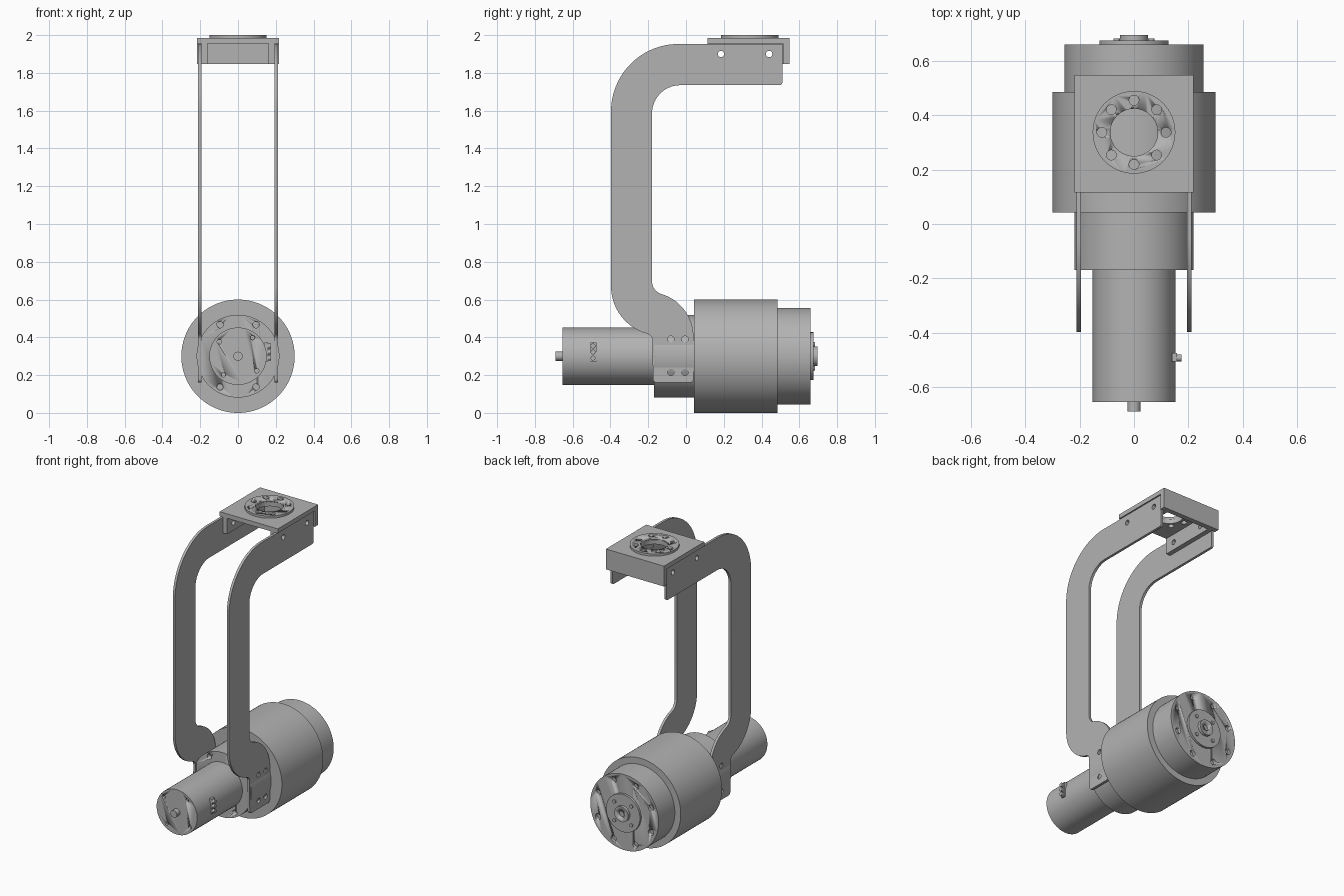
import bpy, bmesh
from math import radians, sin, cos, pi

if "Cube" in bpy.data.objects:
    bpy.data.objects.remove(bpy.data.objects["Cube"])

grey = bpy.data.materials.new("machined grey")
grey.use_nodes = True
tone = (0.45, 0.45, 0.45, 1)
grey.diffuse_color = tone
grey.node_tree.nodes["Principled BSDF"].inputs["Base Color"].default_value = tone

TURN = {"x": (0, pi / 2, 0), "y": (pi / 2, 0, 0), "z": (0, 0, 0)}
AXIS_Z = 0.30


def finish(ob, name):
    ob.name = name
    ob.data.materials.clear()
    ob.data.materials.append(grey)
    return ob


def cylinder(name, axis, r, start, end, centre, sides=64):
    """Cylinder along an axis; centre gives the other two coordinates in order."""
    loc = list(centre)
    loc.insert("xyz".index(axis), (start + end) / 2)
    bpy.ops.mesh.primitive_cylinder_add(vertices=sides, radius=r, depth=end - start,
                                        location=loc, rotation=TURN[axis])
    ob = finish(bpy.context.object, name)
    bpy.ops.object.shade_smooth_by_angle(angle=radians(30))
    return ob


def box(name, x, y, z):
    bpy.ops.mesh.primitive_cube_add(size=1, location=[sum(p) / 2 for p in (x, y, z)])
    ob = bpy.context.object
    ob.scale = [p[1] - p[0] for p in (x, y, z)]
    bpy.ops.object.transform_apply(location=False, rotation=False, scale=True)
    return finish(ob, name)


def drill(ob, cutters):
    """Cut holes, then remove the cutters."""
    for c in cutters:
        c.hide_render = True
        m = ob.modifiers.new("hole", "BOOLEAN")
        m.operation, m.solver, m.object = "DIFFERENCE", "EXACT", c
        bpy.context.view_layer.objects.active = ob
        bpy.ops.object.modifier_apply(modifier=m.name)
        bpy.data.objects.remove(c)


def ring(count, radius, centre, phase=0):
    for i in range(count):
        a = radians(phase) + 2 * pi * i / count
        yield centre[0] + radius * cos(a), centre[1] + radius * sin(a)


def arc(cy, cz, r, a0, a1, n=14):
    angles = [radians(a0 + (a1 - a0) * i / n) for i in range(n + 1)]
    return [(cy + r * cos(a), cz + r * sin(a)) for a in angles]


# Drive unit: stacked round sections along y
axis = (0, AXIS_Z)
cylinder("encoder_shaft", "y", 0.024, -0.69, -0.65, axis, 32)
motor = cylinder("small_motor", "y", 0.152, -0.655, -0.165, axis)
flange = cylinder("mounting_flange", "y", 0.219, -0.17, 0.045, axis, 96)
cylinder("main_housing", "y", 0.30, 0.042, 0.485, axis, 96)
rear = cylinder("rear_housing", "y", 0.256, 0.48, 0.66, axis, 96)
cylinder("output_disc", "y", 0.127, 0.655, 0.675, axis)
hub = cylinder("output_hub", "y", 0.052, 0.67, 0.695, axis, 48)

# Screw holes and vents in the round sections
drill(motor, [cylinder("cutter", "y", 0.012, -0.67, -0.64, p, 16)
              for p in ring(4, 0.125, axis, 52)])
drill(flange, [cylinder("cutter", "y", 0.017, -0.19, -0.14, p, 20)
               for x in (-0.095, 0.095) for p in ((x, 0.137), (x, 0.467))])
drill(rear, [cylinder("cutter", "y", 0.02, 0.64, 0.68, p, 20)
             for p in ring(8, 0.215, axis, 22.5)])
drill(hub, [cylinder("cutter", "y", 0.022, 0.68, 0.71, axis, 24)])
for p in ring(4, 0.09, axis, 45):
    cylinder("disc_screw", "y", 0.012, 0.67, 0.682, p, 16)

# Cable sockets on the side of the small motor
box("socket_plate", (0.14, 0.158), (-0.505, -0.475), (0.272, 0.372))
for z in (0.29, 0.322, 0.354):
    cylinder("cable_socket", "x", 0.013, 0.14, 0.174, (-0.492, z), 20)

# Curved side arms
outline = (arc(-0.155, 0.18, 0.02, 180, 270, 5) + arc(0.02, 0.18, 0.02, 270, 360, 5)
           + arc(-0.2, 0.4, 0.24, 0, 73) + arc(-0.1095, 0.696, 0.07, 253, 180)
           + arc(-0.03, 1.585, 0.15, 180, 90) + arc(0.495, 1.75, 0.015, 270, 360, 4)
           + [(0.51, 1.953)] + arc(-0.04, 1.596, 0.357, 90, 180, 24)
           + arc(-0.137, 0.67, 0.26, 180, 255) + arc(-0.213, 0.385, 0.035, 75, 0, 6))
bolts = [(0.185, 1.9), (0.44, 1.9)]
lower_bolts = [(y, z) for y in (-0.08, -0.005) for z in (0.215, 0.39)]


def arm(name, x0, x1):
    bm = bmesh.new()
    face = bm.faces.new([bm.verts.new((x0, y, z)) for y, z in outline])
    new = bmesh.ops.extrude_face_region(bm, geom=[face])["geom"]
    bmesh.ops.translate(bm, vec=(x1 - x0, 0, 0),
                        verts=[v for v in new if isinstance(v, bmesh.types.BMVert)])
    bmesh.ops.recalc_face_normals(bm, faces=bm.faces)
    mesh = bpy.data.meshes.new(name)
    bm.to_mesh(mesh)
    bm.free()
    ob = bpy.data.objects.new(name, mesh)
    bpy.context.collection.objects.link(ob)
    finish(ob, name)
    drill(ob, [cylinder("cutter", "x", 0.017, x0 - 0.05, x1 + 0.05, p, 24)
               for p in bolts + lower_bolts])
    bpy.ops.object.select_all(action="DESELECT")
    ob.select_set(True)
    bpy.context.view_layer.objects.active = ob
    bpy.ops.object.shade_smooth_by_angle(angle=radians(30))


arm("right_arm", -0.211, -0.194)
arm("left_arm", 0.194, 0.211)

# Top bracket: plate, back wall and inner side walls
plate_centre = (0, 0.337)
plate = box("bracket_top", (-0.218, 0.218), (0.115, 0.547), (1.955, 1.985))
box("bracket_back", (-0.218, 0.218), (0.513, 0.547), (1.847, 1.956))
for name, x0, x1 in (("bracket_right_wall", -0.194, -0.162),
                     ("bracket_left_wall", 0.162, 0.194)):
    wall = box(name, (x0, x1), (0.115, 0.514), (1.847, 1.956))
    drill(wall, [cylinder("cutter", "x", 0.017, x0 - 0.05, x1 + 0.05, p, 24)
                 for p in bolts])

# Tool ring with a bore and eight bolt holes
tool_ring = cylinder("tool_ring", "z", 0.152, 1.984, 2.0, plate_centre)
for part in (plate, tool_ring):
    drill(part, [cylinder("cutter", "z", 0.087, 1.9, 2.1, plate_centre, 48)]
          + [cylinder("cutter", "z", 0.018, 1.9, 2.1, p, 20)
             for p in ring(8, 0.118, plate_centre)])
